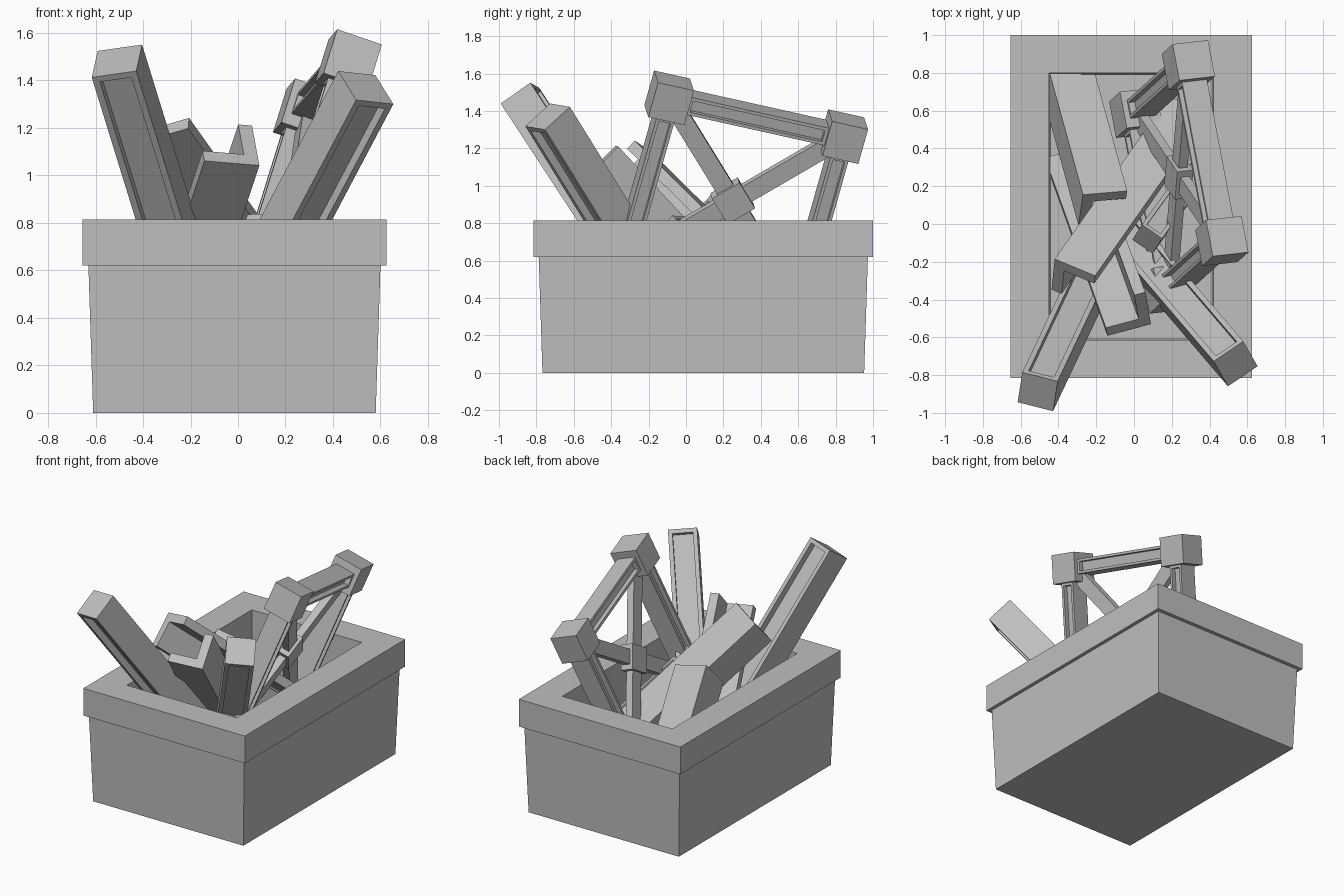
import bpy
import bmesh
from mathutils import Matrix, Vector

if "Cube" in bpy.data.objects:
    bpy.data.objects.remove(bpy.data.objects["Cube"])

# Single stone grey material
grey = bpy.data.materials.new("stone_grey")
grey.use_nodes = True
grey.diffuse_color = (0.52, 0.52, 0.52, 1)
grey.node_tree.nodes["Principled BSDF"].inputs["Base Color"].default_value = grey.diffuse_color


def frame(origin, along, side):
    """Matrix with local z along the part and local x towards side."""
    z = Vector(along).normalized()
    x = Vector(side)
    x = (x - z * x.dot(z)).normalized()
    m = Matrix((x, z.cross(x), z)).transposed().to_4x4()
    m.translation = Vector(origin)
    return m


def finish(name, bm, matrix=Matrix()):
    bmesh.ops.transform(bm, matrix=matrix, verts=bm.verts)
    bmesh.ops.recalc_face_normals(bm, faces=bm.faces)
    mesh = bpy.data.meshes.new(name)
    bm.to_mesh(mesh)
    bm.free()
    mesh.materials.append(grey)
    obj = bpy.data.objects.new(name, mesh)
    bpy.context.collection.objects.link(obj)
    return obj


def bar(name, matrix, width, depth, length, border=0, recess=0):
    """Box starting at the matrix origin, with optional grooves on its local y sides."""
    bm = bmesh.new()
    bmesh.ops.create_cube(bm, size=1)
    for v in bm.verts:
        v.co = Vector((v.co.x * width, v.co.y * depth, (v.co.z + 0.5) * length))
    bm.normal_update()
    if recess:
        sides = [f for f in bm.faces if abs(f.normal.y) > 0.9]
        bmesh.ops.inset_individual(bm, faces=sides, thickness=border)
        bmesh.ops.inset_individual(bm, faces=sides, thickness=0, depth=-recess)
    return finish(name, bm, matrix)


def angle_beam(name, corner, along, side, length, leg=0.24, t=0.06):
    """L-section beam with its outer corner on the matrix origin."""
    bm = bmesh.new()
    outline = [(0, 0), (leg, 0), (leg, t), (t, t), (t, leg), (0, leg)]
    face = bm.faces.new([bm.verts.new((x, y, 0)) for x, y in outline])
    top = bmesh.ops.extrude_face_region(bm, geom=[face])["geom"]
    moved = [v for v in top if isinstance(v, bmesh.types.BMVert)]
    bmesh.ops.translate(bm, verts=moved, vec=(0, 0, length))
    if not face.is_valid or len(bm.faces) < 8:
        bm.faces.new([v for v in bm.verts if v not in moved])
    return finish(name, bm, frame(corner, along, side))


# Open crate: tapered body, thick overhanging rim and hollow inside
rings = [(0.595, 0.86, 0), (0.615, 0.88, 0.62), (0.64, 0.907, 0.62),
         (0.64, 0.907, 0.815), (0.435, 0.707, 0.815), (0.425, 0.695, 0.06)]
bm = bmesh.new()
loops = [[bm.verts.new((-0.015 + sx * hx, 0.0925 + sy * hy, z))
          for sx, sy in ((-1, -1), (1, -1), (1, 1), (-1, 1))] for hx, hy, z in rings]
for low, high in zip(loops, loops[1:]):
    for i in range(4):
        j = (i + 1) % 4
        bm.faces.new((low[i], low[j], high[j], high[i]))
bm.faces.new(loops[0])
bm.faces.new(loops[-1])
finish("crate", bm)

# Long grooved beams leaning out over the front
bar("left_grooved_beam", frame((-0.51, -0.888, 1.482), (0.25, 0.53, -0.81), (0.19, -0.045, 0.022)),
    0.195, 0.195, 1.55, 0.04, 0.045)
bar("right_grooved_beam", frame((0.538, -0.74, 1.37), (-0.41, 0.48, -0.775), (0.156, 0.105, -0.017)),
    0.19, 0.195, 1.5, 0.04, 0.045)
bar("short_grooved_beam", frame((0.07, -0.08, 0.78), (0.45, 0.62, -0.62), (0.8, -0.5, 0)),
    0.13, 0.15, 0.75, 0.03, 0.035)

# L-section beams
angle_beam("front_angle_beam", (0.09, -0.53, 1.042), (-0.237, 0.662, -0.71), (-0.235, -0.063, 0.02), 1.36)
angle_beam("middle_angle_beam", (-0.42, -0.185, 1.18), (0.45, 0.64, -0.63), (0.22, -0.093, 0.065), 1.35)
angle_beam("back_angle_beam", (-0.27, 0.155, 0.975), (-0.2, 0.73, -0.64), (0.23, 0.02, -0.05), 0.98)

# Square truss: corner blocks, grooved edge bars, flat cross braces and a hub
corner = Vector((0.465, -0.09, 1.47))
p = Vector((-0.175, 0.92, -0.205)).normalized()
q = Vector((-0.295, -0.23, -0.935))
q = (q - p * q.dot(p)).normalized()
span, cube = 0.97, 0.2
nodes = [corner, corner + p * span, corner + (p + q) * span, corner + q * span]


def centred_block(name, centre, along, side, width, depth):
    along = along.normalized()
    bar(name, frame(centre - along * width / 2, along, side), width, depth, width)


for i, node in enumerate(nodes):
    following = nodes[(i + 1) % 4]
    along = (following - node).normalized()
    inward = nodes[(i + 3) % 4] - node
    centred_block(f"truss_corner_{i + 1}", node, p, q, cube, cube)
    bar(f"truss_edge_{i + 1}", frame(node + along * cube / 2, along, inward),
        0.1, 0.14, span - cube, 0.025, 0.035)
for i in range(2):
    start, end = nodes[i], nodes[i + 2]
    bar(f"truss_brace_{i + 1}", frame(start, end - start, nodes[i + 1] - start),
        0.1, 0.05, (end - start).length)
centred_block("truss_hub", (nodes[0] + nodes[2]) / 2, nodes[2] - nodes[0], nodes[1] - nodes[3], 0.17, 0.09)
